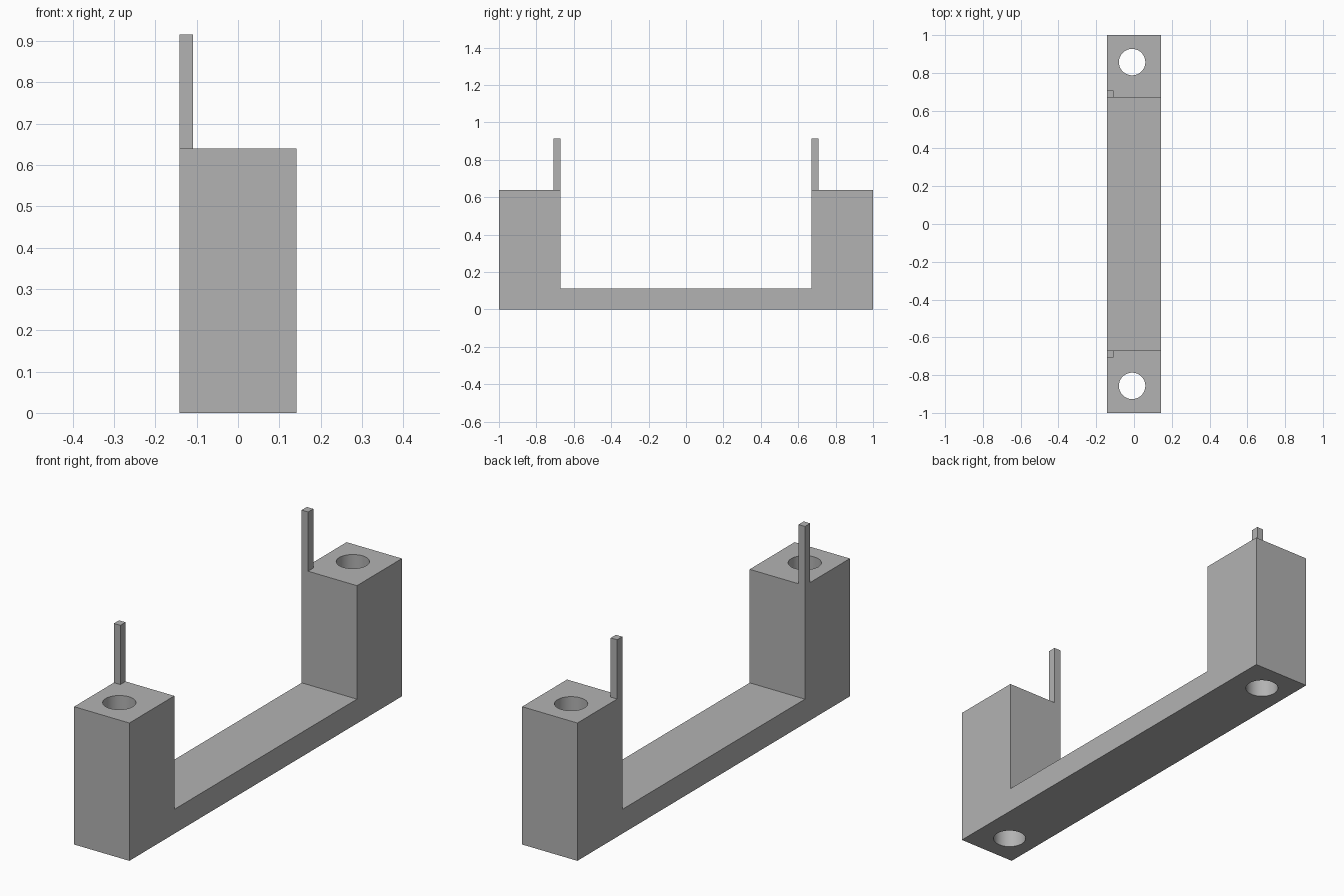
import bpy, bmesh, math

if "Cube" in bpy.data.objects:
    bpy.data.objects.remove(bpy.data.objects["Cube"])

HALF_W = 0.142      # half width of the bracket
INNER_Y = 0.67      # inner face of each upright block
FLOOR_Z, BLOCK_Z, PIN_Z = 0.113, 0.64, 0.915

grey = bpy.data.materials.new("plain_grey")
grey.diffuse_color = (0.448, 0.448, 0.448, 1)
grey.use_nodes = True
grey.node_tree.nodes["Principled BSDF"].inputs["Base Color"].default_value = grey.diffuse_color


def make_object(name, bm):
    bmesh.ops.recalc_face_normals(bm, faces=bm.faces)
    mesh = bpy.data.meshes.new(name)
    bm.to_mesh(mesh)
    bm.free()
    mesh.materials.append(grey)
    obj = bpy.data.objects.new(name, mesh)
    bpy.context.collection.objects.link(obj)
    return obj


def box(name, lo, hi):
    bm = bmesh.new()
    bmesh.ops.create_cube(bm, size=1)
    for v in bm.verts:
        v.co = [a if c < 0 else b for c, a, b in zip(v.co, lo, hi)]
    return make_object(name, bm)


# U-shaped bracket: side profile extruded across the width
profile = [(-1, 0), (1, 0), (1, BLOCK_Z), (INNER_Y, BLOCK_Z), (INNER_Y, FLOOR_Z),
           (-INNER_Y, FLOOR_Z), (-INNER_Y, BLOCK_Z), (-1, BLOCK_Z)]
bm = bmesh.new()
face = bm.faces.new([bm.verts.new((-HALF_W, y, z)) for y, z in profile])
side = bmesh.ops.extrude_face_region(bm, geom=[face])
bmesh.ops.translate(bm, vec=(2 * HALF_W, 0, 0),
                    verts=[g for g in side["geom"] if isinstance(g, bmesh.types.BMVert)])
bracket = make_object("bracket", bm)

for label, s in (("front", -1), ("back", 1)):
    # Vertical bolt hole through each block
    bpy.ops.mesh.primitive_cylinder_add(vertices=48, radius=0.07, depth=1.2,
                                        location=(-0.01, s * 0.857, 0.32))
    cutter = bpy.context.object
    cutter.name = label + "_hole_cutter"
    cutter.data.materials.append(grey)
    cutter.hide_render = True
    cutter.hide_set(True)
    cut = bracket.modifiers.new(label + "_hole", "BOOLEAN")
    cut.operation = "DIFFERENCE"
    cut.solver = "EXACT"
    cut.object = cutter

    # Thin square pin at the inner left corner of each block
    y0, y1 = sorted((s * INNER_Y, s * (INNER_Y + 0.038)))
    box(label + "_pin", (-HALF_W, y0, BLOCK_Z), (-HALF_W + 0.033, y1, PIN_Z))

# Apply the holes, then smooth their walls while keeping edges sharp
bpy.ops.object.select_all(action="DESELECT")
bracket.select_set(True)
bpy.context.view_layer.objects.active = bracket
for name in [m.name for m in bracket.modifiers]:
    bpy.ops.object.modifier_apply(modifier=name)
bpy.ops.object.shade_smooth_by_angle(angle=math.radians(30))
for obj in [o for o in bpy.data.objects if o.name.endswith("_cutter")]:
    bpy.data.objects.remove(obj)
